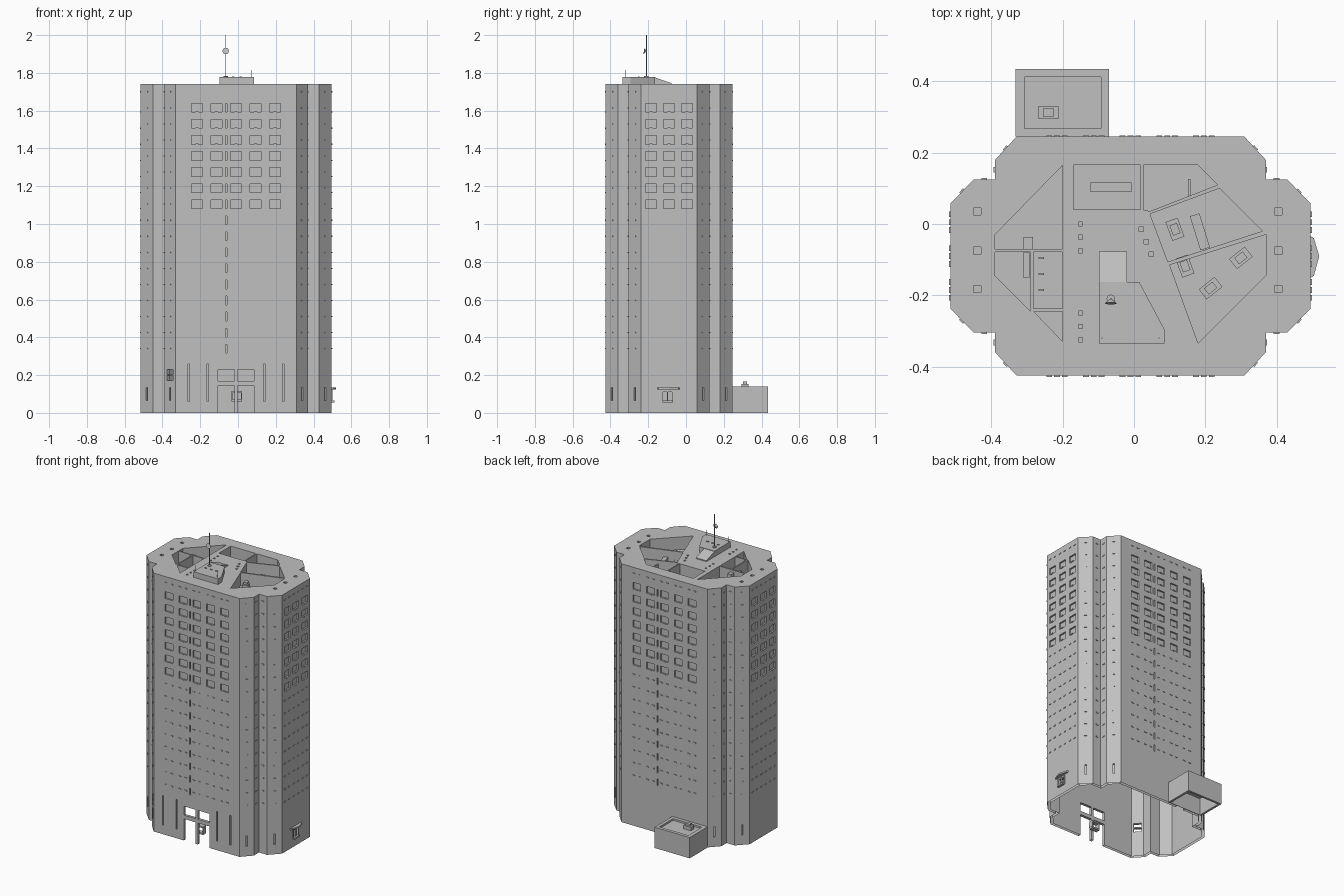
import bpy, bmesh, math
from mathutils import Matrix, Vector
from mathutils.geometry import tessellate_polygon

cube = bpy.data.objects.get("Cube")
if cube:
    bpy.data.objects.remove(cube, do_unlink=True)

grey = bpy.data.materials.new("concrete grey")
grey.use_nodes = True
grey.diffuse_color = (0.53, 0.53, 0.53, 1)
grey.node_tree.nodes["Principled BSDF"].inputs["Base Color"].default_value = (0.53, 0.53, 0.53, 1)

ROOF, STOREY, WALL, RECESS, CEILING = 1.74, 0.085, 0.018, 0.011, 1.6
FLOOR = ROOF - STOREY
CX, CY = -0.01, -0.09            # centre of the tower plan
UP = Vector((0, 0, 1))


def finish(name, bm):
    mesh = bpy.data.meshes.new(name)
    bm.to_mesh(mesh)
    bm.free()
    mesh.materials.append(grey)
    ob = bpy.data.objects.new(name, mesh)
    bpy.context.collection.objects.link(ob)
    return ob


def face(bm, points, toward):
    """Add one face whose normal points the given way."""
    f = bm.faces.new([bm.verts.new(p) for p in points])
    f.normal_update()
    if f.normal.dot(toward) < 0:
        f.normal_flip()


def box(bm, centre, size, angle=0.0):
    m = (Matrix.Translation(centre) @ Matrix.Rotation(angle, 4, 'Z')
         @ Matrix.Diagonal((*size, 1)))
    bmesh.ops.create_cube(bm, size=1, matrix=m)


def span(bm, x0, x1, y0, y1, z0, z1):
    box(bm, ((x0 + x1) / 2, (y0 + y1) / 2, (z0 + z1) / 2), (x1 - x0, y1 - y0, z1 - z0))


def at_height(points, z):
    return [Vector((x, y, z)) for x, y in points]


def sides(bm, points, z0, z1, outward):
    """Vertical faces round a convex outline."""
    middle = sum(at_height(points, 0), Vector()) / len(points)
    low, high = at_height(points, z0), at_height(points, z1)
    for i in range(len(points)):
        j = (i + 1) % len(points)
        away = (low[i] + low[j]) / 2 - middle
        away.z = 0
        face(bm, (low[i], low[j], high[j], high[i]), away if outward else -away)


def prism(bm, points, z0, z1):
    face(bm, at_height(points, z0), -UP)
    face(bm, at_height(points, z1), UP)
    sides(bm, points, z0, z1, True)


def cylinder(bm, centre, radius, depth, segments=12, rot=None, top=None):
    m = Matrix.Translation(centre) @ (rot or Matrix())
    bmesh.ops.create_cone(bm, cap_ends=True, segments=segments, radius1=radius,
                          radius2=radius if top is None else top, depth=depth, matrix=m)


def plan(inset=0.0):
    """Stepped, chamfered outline, counter-clockwise; edges 4, 9, 14, 19 are
    the left, back, right and front faces."""
    k = inset * 0.41
    quarter = [(0.32 - k, 0.335 - inset), (0.38 - inset, 0.27 - k),
               (0.38 - inset, 0.215 - inset), (0.44 - k, 0.215 - inset),
               (0.505 - inset, 0.148 - k)]
    right = [(x, -y) for x, y in quarter] + quarter[::-1]
    left = [(-x, -y) for x, y in right]
    return [(x + CX, y + CY) for x, y in right + left]


def edges(points):
    for i, a in enumerate(points):
        a, b = Vector(a), Vector(points[(i + 1) % len(points)])
        along = (b - a).normalized()
        yield (a + b) / 2, along, Vector((along.y, -along.x)), (b - a).length


def wall(bm, edge, top, recesses, holes, inner=False):
    """Wall panel on a grid: recessed cells are pushed in, holes left open."""
    mid, along, out, length = edge
    rects = recesses + holes
    us = sorted({-length / 2, length / 2, *(round(u, 4) for r in rects for u in r[:2])})
    zs = sorted({0, top, *(round(z, 4) for r in rects for z in r[2:])})

    def point(u, z, d):
        p = mid + along * u - out * d
        return Vector((p.x, p.y, z))

    def depth(i, j):
        u, z = (us[i] + us[i + 1]) / 2, (zs[j] + zs[j + 1]) / 2
        for group, d in ((holes, WALL), (recesses, RECESS)):
            if any(r[0] < u < r[1] and r[2] < z < r[3] for r in group):
                return d
        return 0

    facing = Vector((out.x, out.y, 0)) * (-1 if inner else 1)
    across = Vector((along.x, along.y, 0))
    for i in range(len(us) - 1):
        for j in range(len(zs) - 1):
            d = depth(i, j)
            u0, u1, z0, z1 = us[i], us[i + 1], zs[j], zs[j + 1]
            if d < WALL:
                face(bm, [point(u, z, d) for u, z in
                          ((u0, z0), (u1, z0), (u1, z1), (u0, z1))], facing)
            if inner:
                continue
            # Reveals between cells of different depth
            if i + 2 < len(us) and (e := depth(i + 1, j)) != d:
                face(bm, (point(u1, z0, d), point(u1, z1, d), point(u1, z1, e),
                          point(u1, z0, e)), across * (e - d))
            if j + 2 < len(zs) and (e := depth(i, j + 1)) != d:
                face(bm, (point(u0, z1, d), point(u1, z1, d), point(u1, z1, e),
                          point(u0, z1, e)), UP * (e - d))


# Openings through the walls: along the wall from its middle, then height
openings = {
    4: [(-0.035, 0.02, 0.06, 0.11)],
    9: [(0.13, 0.19, 0, 0.1)],
    18: [(-0.024, 0.024, 0.172, 0.197), (-0.024, 0.024, 0.204, 0.23)],
    19: [(u0, u1, z0, z1) for u0, u1 in ((-0.095, -0.008), (0.008, 0.095))
         for z0, z1 in ((0, 0.145), (0.17, 0.23))],
}

# Tower walls with recessed windows, slits and small ledges on every storey
tower, ledges = bmesh.new(), bmesh.new()
inner_edges = list(edges(plan(WALL)))
for i, edge in enumerate(edges(plan())):
    mid, along, out, length = edge
    columns = 5 if length > 0.5 else 3 if length > 0.2 else 1
    step = 0.103 if columns == 5 else 0.095
    angle = math.atan2(along.y, along.x)
    holes, recesses = openings.get(i, []), []

    def ledge(u, z):
        p = mid + along * u
        box(ledges, (p.x, p.y, z), (0.016, 0.008, 0.006), angle)

    for row in range(17):
        z = ROOF - 0.04 - STOREY * row
        low, high = z - 0.023, z + 0.023
        for c in range(columns):
            u = (c - (columns - 1) / 2) * step
            if columns == 1:
                ledge(u, z)
            elif 0 < row < 8:
                recesses.append((u - 0.029, u + 0.029, low, high))
                ledge(u, low)
            else:
                ledge(u - 0.022, z)
                ledge(u + 0.022, z)
        if columns == 5 and row:
            recesses.append((-step / 2 - 0.004, -step / 2 + 0.004, low, high))
    if i == 19:
        recesses += [(u - 0.004, u + 0.004, 0.06, 0.26) for u in (-0.25, -0.15, 0.15, 0.25)]
    elif columns == 1 and length > 0.07:
        recesses.append((-0.005, 0.005, 0.065, 0.135))
    wall(tower, edge, ROOF, recesses, holes)
    wall(tower, inner_edges[i], CEILING, [], holes, True)
face(tower, at_height(plan(WALL), CEILING), -UP)
bmesh.ops.remove_doubles(tower, verts=tower.verts, dist=0.00001)
finish("tower_walls", tower)
finish("facade_ledges", ledges)

# Flat roof with sunken terraces and small square roof lights
terraces = [
    [(-.39, -.03), (-.39, -.07), (-.2, -.07), (-.2, .165)],
    [(-.39, -.078), (-.39, -.145), (-.29, -.245), (-.29, -.078)],
    [(-.282, -.078), (-.282, -.237), (-.2, -.237), (-.2, -.078)],
    [(-.282, -.245), (-.2, -.33), (-.2, -.245)],
    [(-.17, .04), (.018, .04), (.018, .165), (-.17, .165)],
    [(.026, .04), (.045, .036), (.235, .11), (.18, .165), (.026, .165)],
    [(.045, .028), (.095, -.106), (.36, -.02), (.24, .1)],
    [(.1, -.115), (.18, -.335), (.37, -.145), (.37, -.03)],
]


def square(x, y, size):
    h = size / 2
    return [(x - h, y - h), (x + h, y - h), (x + h, y + h), (x - h, y + h)]


lights = [square(x, y, 0.02) for x in (-0.44, 0.405) for y in (0.035, -0.075, -0.182)]
lights += [square(-0.15, y, 0.012) for y in (0, -0.037, -0.075, -0.25, -0.288, -0.325)]
lights += [square(0.02 + 0.014 * i, -0.015 - 0.035 * i, 0.013) for i in range(3)]

bm = bmesh.new()
loops = [at_height(p, ROOF) for p in [plan()] + terraces + lights]
corners = [p for loop in loops for p in loop]
for triangle in tessellate_polygon(loops):
    face(bm, [corners[n] for n in triangle], UP)
for group, floor in ((terraces, FLOOR), (lights, ROOF - 0.015)):
    for outline in group:
        sides(bm, outline, floor, ROOF, False)
        face(bm, at_height(outline, floor), UP)
bmesh.ops.remove_doubles(bm, verts=bm.verts, dist=0.00001)
finish("roof_terraces", bm)

# Side booth with a faceted canopy
bm = bmesh.new()
prism(bm, [(.49, -.155), (.505, -.145), (.52, -.09), (.505, -.04), (.49, -.03)], 0.125, 0.135)
span(bm, 0.485, 0.51, -0.125, -0.07, 0.055, 0.065)
for y in (-0.125, -0.098, -0.07):
    box(bm, (0.495, y, 0.093), (0.012, 0.006, 0.065))
finish("side_canopy", bm)

# Reception kiosk inside the entrance
bm = bmesh.new()
span(bm, -0.035, 0.02, -0.4, -0.37, 0.06, 0.07)
span(bm, -0.035, 0.02, -0.4, -0.37, 0.105, 0.115)
for x in (-0.033, 0.018):
    span(bm, x - 0.003, x + 0.003, -0.4, -0.37, 0.07, 0.105)
finish("entrance_kiosk", bm)

# Rear annex, open underneath, with a sunken roof
bm = bmesh.new()
outer = [(-.332, .245), (-.07, .245), (-.07, .435), (-.332, .435)]
inside = [(-.317, .247), (-.085, .247), (-.085, .42), (-.317, .42)]
deck = [(-.307, .268), (-.092, .268), (-.092, .413), (-.307, .413)]
sides(bm, outer, 0, 0.14, True)
sides(bm, inside, 0, 0.115, False)
sides(bm, deck, 0.128, 0.14, False)
face(bm, at_height(inside, 0.115), -UP)
face(bm, at_height(deck, 0.128), UP)
for big, small, z, way in ((outer, deck, 0.14, UP), (outer, inside, 0, -UP)):
    a, b = at_height(big, z), at_height(small, z)
    for i in range(4):
        j = (i + 1) % 4
        face(bm, (a[i], a[j], b[j], b[i]), way)
finish("rear_annex", bm)

# Roof hut with a ramp behind it
bm = bmesh.new()
prism(bm, [(-.098, -.335), (.085, -.335), (.085, -.295), (.015, -.163), (-.098, -.163)],
      ROOF - 0.01, 1.778)
span(bm, -0.098, -0.02, -0.165, -0.077, ROOF - 0.01, 1.776)
for v in bm.verts:
    if v.co.y > -0.1 and v.co.z > ROOF:
        v.co.z = ROOF + 0.006
for x in (-0.065, -0.025, 0.015):
    box(bm, (x, -0.25, 1.779), (0.014, 0.008, 0.006))
finish("roof_hut", bm)

# Mast with dish
bm = bmesh.new()
cylinder(bm, (-0.065, -0.21, 1.885), 0.0025, 0.23, 6)
cylinder(bm, (-0.065, -0.21, 1.78), 0.012, 0.006)
cylinder(bm, (-0.065, -0.218, 1.915), 0.006, 0.01, 12,
         Matrix.Rotation(math.radians(80), 4, 'X'), 0.017)
for x, y in ((-0.09, -0.32), (0.07, -0.32)):
    cylinder(bm, (x, y, 1.795), 0.0015, 0.04, 6)
finish("roof_mast", bm)

# Plant units: a casing with a smaller cap
bm = bmesh.new()
for x, y, z, turn in ((.115, -.015, FLOOR, .35), (.143, -.118, FLOOR, .35),
                      (.3, -.095, FLOOR, -.9), (.215, -.18, FLOOR, -.9),
                      (-.24, .313, .128, math.pi / 2)):
    box(bm, (x, y, z + 0.012), (0.036, 0.056, 0.024), turn)
    box(bm, (x, y, z + 0.03), (0.022, 0.03, 0.014), turn)
finish("plant_units", bm)

# Terrace furniture: planters, benches and screens
bm = bmesh.new()
box(bm, (-0.065, 0.103, FLOOR + 0.015), (0.115, 0.026, 0.03))
box(bm, (0.185, -0.022, FLOOR + 0.02), (0.028, 0.1, 0.04), 0.3)
box(bm, (0.155, 0.102, FLOOR + 0.03), (0.006, 0.05, 0.06))
box(bm, (-0.297, -0.053, FLOOR + 0.035), (0.026, 0.034, 0.07))
box(bm, (-0.302, -0.115, FLOOR + 0.025), (0.018, 0.07, 0.05))
for y in (-0.095, -0.14, -0.185):
    box(bm, (-0.26, y, FLOOR + 0.015), (0.016, 0.006, 0.03))
finish("terrace_furniture", bm)
